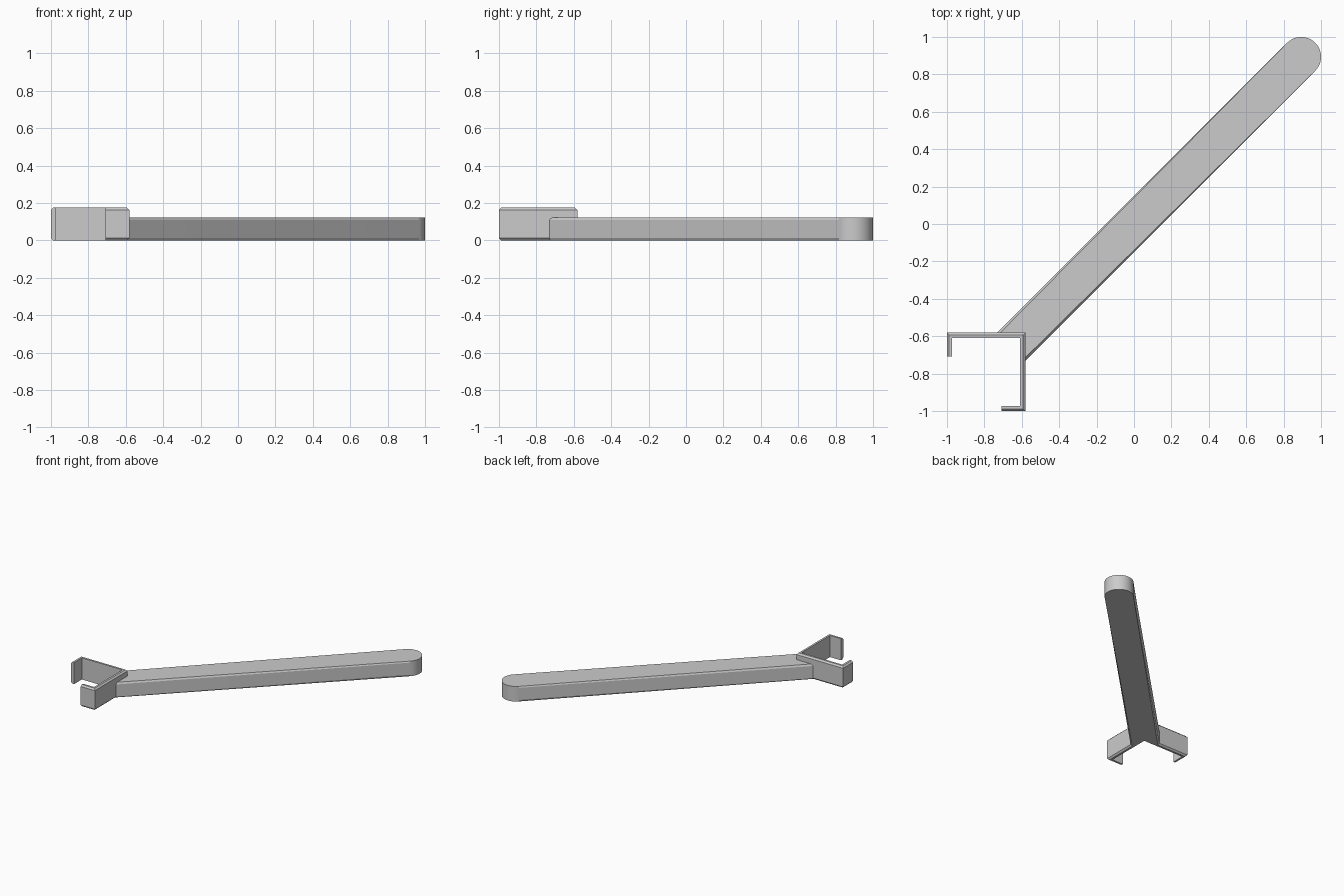
import bpy, bmesh
from math import sin, cos, pi, radians, sqrt

if "Cube" in bpy.data.objects:
    bpy.data.objects.remove(bpy.data.objects["Cube"])


def extrude_outline(name, points, height, chamfered_sides, chamfer):
    """Extrude a plan outline from z = 0, chamfering the rims of the chosen sides."""
    bm = bmesh.new()
    n = len(points)
    low = [bm.verts.new((x, y, 0)) for x, y in points]
    high = [bm.verts.new((x, y, height)) for x, y in points]
    bm.faces.new(low[::-1])
    bm.faces.new(high)
    for i in range(n):
        j = (i + 1) % n
        bm.faces.new((low[i], low[j], high[j], high[i]))
    rims = [bm.edges.get((ring[i], ring[(i + 1) % n]))
            for ring in (low, high) for i in chamfered_sides]
    bmesh.ops.bevel(bm, geom=rims, offset=chamfer, segments=1,
                    profile=0.5, affect='EDGES')
    bmesh.ops.recalc_face_normals(bm, faces=bm.faces)
    mesh = bpy.data.meshes.new(name)
    bm.to_mesh(mesh)
    bm.free()
    obj = bpy.data.objects.new(name, mesh)
    bpy.context.collection.objects.link(obj)
    return obj


# Corner clip: two arms with inward lips, symmetric about the diagonal
outer, inner, lip, t = -0.581, -0.609, -0.708, 0.028
half = [(lip, -1), (outer, -1)]
inside = [(inner, inner), (inner, -1 + t), (lip, -1 + t)]
clip = (half + [(outer, outer)] + [(y, x) for x, y in half[::-1]]
        + [(y, x) for x, y in inside[:0:-1]] + inside)
extrude_outline("corner_clip", clip, 0.175, range(4), 0.012)

# Handle: diagonal bar with a round tip and a notched root sunk into the clip wall
r, steps = 0.106, 32
c = 1 - r
root = -0.595
side = r * sqrt(2)
tip = [(c + r * cos(-pi / 4 + pi * i / steps), c + r * sin(-pi / 4 + pi * i / steps))
       for i in range(steps + 1)]
handle_pts = [(root, root), (root, root - side)] + tip + [(root - side, root)]
handle = extrude_outline("handle", handle_pts, 0.122,
                         range(1, len(handle_pts) - 1), 0.012)

# Smooth the round tip only, keeping the chamfers crisp
bpy.context.view_layer.objects.active = handle
handle.select_set(True)
bpy.ops.object.shade_smooth_by_angle(angle=radians(25))
